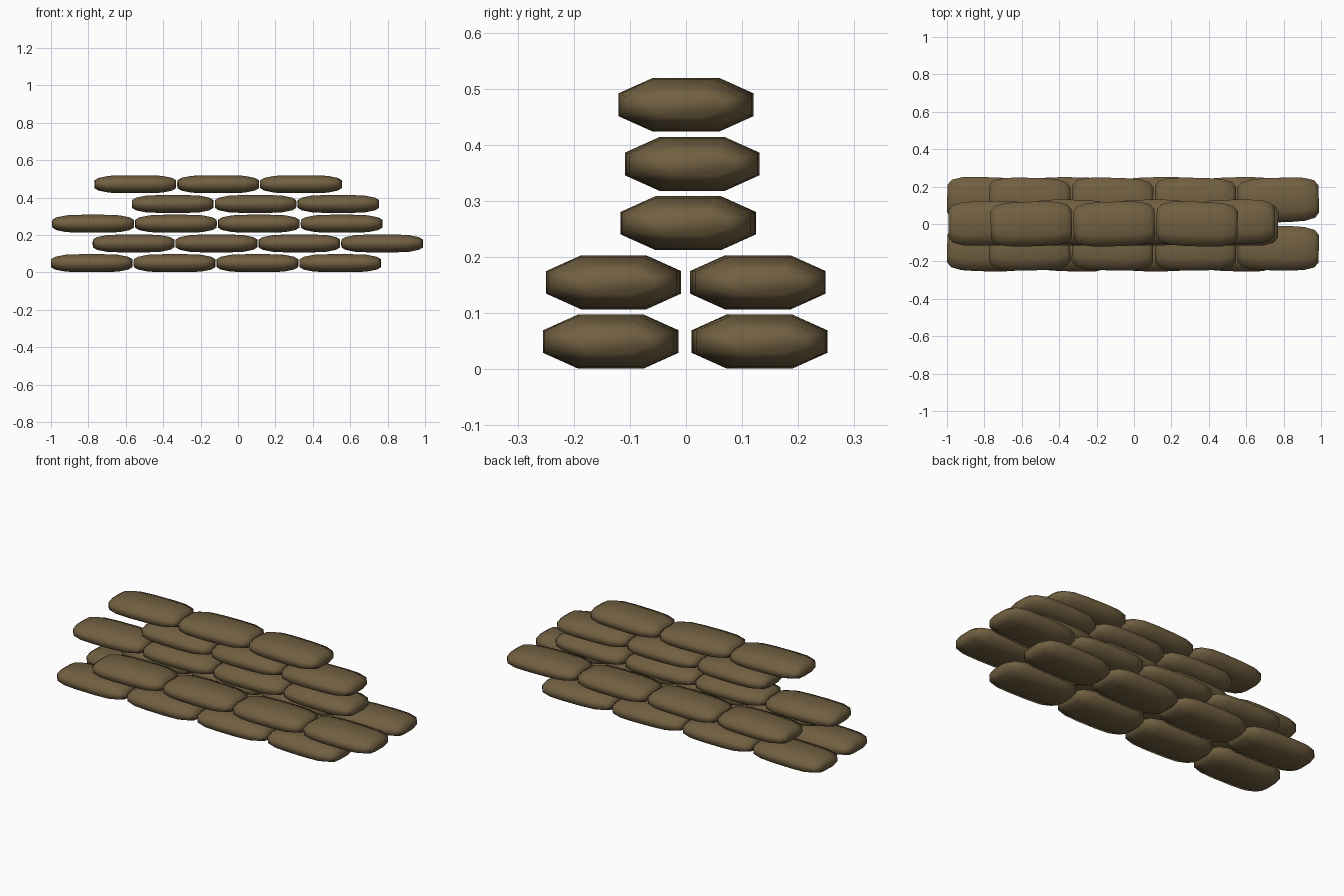
import bpy, bmesh, math, random

random.seed(4)
cube = bpy.data.objects.get("Cube")
if cube:
    bpy.data.objects.remove(cube)

cloth = bpy.data.materials.new("brown burlap")
cloth.use_nodes = True
colour = (0.165, 0.115, 0.053, 1)
cloth.diffuse_color = colour
bsdf = cloth.node_tree.nodes["Principled BSDF"]
bsdf.inputs["Base Color"].default_value = colour
bsdf.inputs["Roughness"].default_value = 0.9

# Half of the bag's length: station, half width, half height
half = [(0.06, 0.119, 0.048), (0.14, 0.115, 0.045),
        (0.195, 0.1, 0.034), (0.217, 0.073, 0.021)]
stations = [(-x, w, h) for x, w, h in reversed(half)] + half


def bag_mesh():
    """Loft eight-sided sections along the bag and close both ends."""
    bm = bmesh.new()
    rings = []
    for x, w, h in stations:
        quarter = [(w, 0.42 * h), (0.48 * w, h)]
        section = quarter + [(-y, z) for y, z in reversed(quarter)]
        section += [(-y, -z) for y, z in section]
        rings.append([bm.verts.new((x, y, z)) for y, z in section])
    for a, b in zip(rings, rings[1:]):
        for i in range(len(a)):
            j = (i + 1) % len(a)
            bm.faces.new((a[i], a[j], b[j], b[i]))
    bm.faces.new(rings[0])
    bm.faces.new(rings[-1])
    bmesh.ops.recalc_face_normals(bm, faces=bm.faces)
    for face in bm.faces:
        face.smooth = True
    mesh = bpy.data.meshes.new("sandbag")
    bm.to_mesh(mesh)
    bm.free()
    mesh.materials.append(cloth)
    return mesh


mesh = bag_mesh()

# Each course: first bag centre, bag count, row positions across the wall
courses = [(-0.782, 4, (-0.134, 0.131)),
           (-0.558, 4, (-0.129, 0.128)),
           (-0.775, 4, (0.004,)),
           (-0.349, 3, (0.011,)),
           (-0.549, 3, (0.0,))]
for level, (start, count, rows) in enumerate(courses):
    for row, y in enumerate(rows):
        for n in range(count):
            bag = bpy.data.objects.new(f"sandbag_{level + 1}_{row + 1}_{n + 1}", mesh)
            bag.location = (start + 0.443 * n, y, 0.0495 + 0.1055 * level)
            bag.rotation_euler.z = math.radians(random.uniform(-2, 2))
            bpy.context.collection.objects.link(bag)
